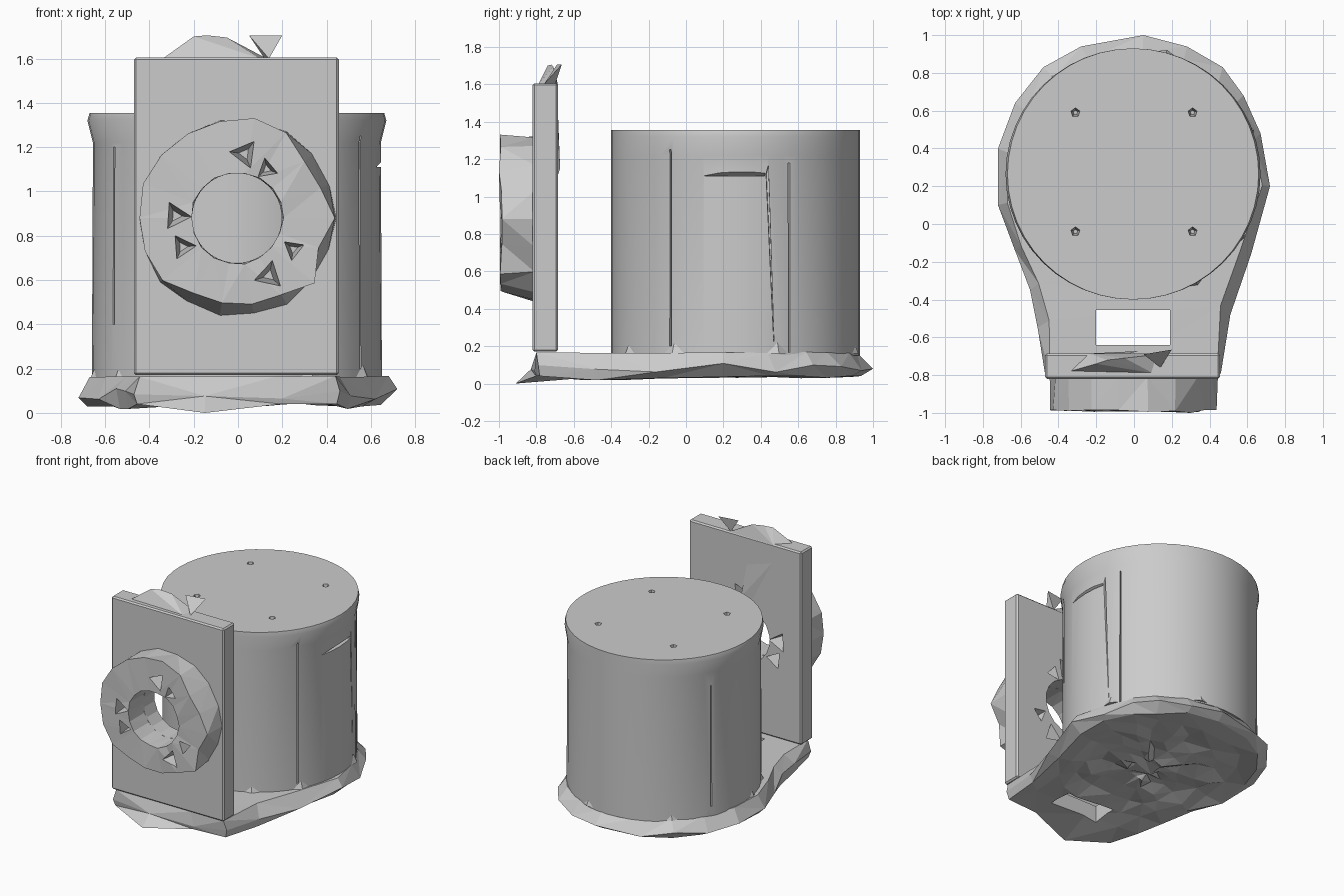
import bpy, bmesh, random
from math import sin, cos, pi, radians
from mathutils import Matrix, Vector

random.seed(4)
if "Cube" in bpy.data.objects:
    bpy.data.objects.remove(bpy.data.objects["Cube"], do_unlink=True)

grey = bpy.data.materials.new("plain grey")
grey.use_nodes = True
grey.diffuse_color = (0.6, 0.6, 0.6, 1)
grey.node_tree.nodes["Principled BSDF"].inputs["Base Color"].default_value = (0.6, 0.6, 0.6, 1)


def finish(bm, name, smooth=False):
    bmesh.ops.recalc_face_normals(bm, faces=bm.faces)
    mesh = bpy.data.meshes.new(name)
    bm.to_mesh(mesh)
    bm.free()
    ob = bpy.data.objects.new(name, mesh)
    bpy.context.collection.objects.link(ob)
    mesh.materials.append(grey)
    if smooth:
        activate(ob)
        bpy.ops.object.shade_smooth_by_angle(angle=radians(30))
    return ob


def activate(ob):
    bpy.ops.object.select_all(action='DESELECT')
    ob.select_set(True)
    bpy.context.view_layer.objects.active = ob


def carve(ob, bm):
    """Cut the shapes in bm out of ob, then drop the cutter."""
    cutter = finish(bm, "cutter")
    cutter.hide_render = True
    mod = ob.modifiers.new("carve", 'BOOLEAN')
    mod.operation, mod.solver, mod.object = 'DIFFERENCE', 'EXACT', cutter
    mod.use_self = True
    activate(ob)
    bpy.ops.object.modifier_apply(modifier=mod.name)
    bpy.data.objects.remove(cutter, do_unlink=True)


def bridge(bm, a, b):
    n = len(a)
    for i in range(n):
        bm.faces.new((a[i], a[(i + 1) % n], b[(i + 1) % n], b[i]))


def hull(bm, points):
    bmesh.ops.convex_hull(bm, input=[bm.verts.new(p) for p in points])


def box(bm, lo, hi):
    lo, hi = Vector(lo), Vector(hi)
    m = Matrix.Translation((lo + hi) / 2) @ Matrix.Diagonal((*(hi - lo), 1))
    return bmesh.ops.create_cube(bm, size=1, matrix=m)["verts"]


def cone_y(bm, x, y0, y1, z, r_back, r_front, sides, turn=0):
    """Cone lying along y, from y0 at the back to y1 at the front."""
    m = (Matrix.Translation((x, (y0 + y1) / 2, z)) @ Matrix.Rotation(pi / 2, 4, 'X')
         @ Matrix.Rotation(turn, 4, 'Z'))
    bmesh.ops.create_cone(bm, cap_ends=True, segments=sides, radius1=r_back,
                          radius2=r_front, depth=y0 - y1, matrix=m)


def wobble(a):
    return random.uniform(-a, a)


# Crumpled base plate with a rough underside
outline = [(-.15, -.83), (.2, -.81), (.46, -.79), (.51, -.48), (.62, -.16), (.72, .2),
           (.67, .48), (.58, .68), (.47, .83), (.28, .94), (.05, 1), (-.28, .94),
           (-.48, .83), (-.63, .64), (-.72, .4), (-.72, .1), (-.63, -.14),
           (-.55, -.35), (-.51, -.55), (-.47, -.8)]
bm = bmesh.new()
rings = []
for scale, z, rough in ((.92, .165, .004), (1, .085, .025), (.92, .035, .008),
                        (.76, .045, .018), (.6, .05, .022), (.45, .055, .025),
                        (.3, .055, .025), (.14, .055, .02)):
    shift = 0 if scale == 1 else .02
    rings.append([bm.verts.new((x * scale + wobble(shift),
                                .1 + (y - .1) * scale + wobble(shift),
                                z + wobble(rough))) for x, y in outline])
for v, (x, y) in zip(rings[2], outline):
    if y < -.3:
        v.co = (x * .97, y * .99, .04 if y < -.7 else .018)
rings[2][0].co = (-.15, -.91, 0)
for v in rings[0][:3] + rings[0][-1:]:
    v.co.y = -.8
for a, b in zip(rings, rings[1:]):
    bridge(bm, a, b)
bm.faces.new(rings[0])
bm.faces.new(rings[-1])
bmesh.ops.triangulate(bm, faces=bm.faces)
base = finish(bm, "base_plate")
bm = bmesh.new()
box(bm, (-.2, -.64, -.2), (.19, -.455, .4))
carve(base, bm)

# Large drum, flaring a little at the upper sides
bm = bmesh.new()
sides = 48
rings = [[bm.verts.new((-.005 + rx * cos(2 * pi * i / sides),
                        .265 + .665 * sin(2 * pi * i / sides), z)) for i in range(sides)]
         for rx, z in ((.655, .15), (.65, 1.22), (.675, 1.32), (.665, 1.355))]
for a, b in zip(rings, rings[1:]):
    bridge(bm, a, b)
bm.faces.new(rings[0])
bm.faces.new(rings[-1])
drum = finish(bm, "drum", smooth=True)

# Small screw pockets in the lid, thin slits and a wedge dent in the drum wall
bm = bmesh.new()
for x in (-.31, .31):
    for y in (-.04, .59):
        bmesh.ops.create_cone(bm, cap_ends=True, segments=5, radius1=.012, radius2=.03,
                              depth=.12, matrix=Matrix.Translation((x, y, 1.33)))
for angle, low, high in ((-32, .2, 1.25), (26, .16, 1.18), (154, .22, 1.12), (212, .4, 1.2)):
    verts = box(bm, (.62, -.005, low), (.75, .005, high))
    bmesh.ops.transform(bm, verts=verts, matrix=Matrix.Translation((-.005, .265, 0))
                        @ Matrix.Rotation(radians(angle), 4, 'Z'))
hull(bm, [(.75, .42, 1.12), (.75, .44, 1.18), (.75, .475, .2), (.75, .465, .2),
          (.59, .43, 1.12), (.59, .44, 1.16), (.6, .47, .22)])
carve(drum, bm)
bm = bmesh.new()
hull(bm, [(.72, .07, 1.11), (.72, .42, 1.11), (.72, .43, 1.18), (.72, .08, 1.12),
          (.6, .42, 1.11), (.615, .1, 1.11)])
carve(drum, bm)

# Upright front panel with softened edges and a round opening
bm = bmesh.new()
box(bm, (-.47, -.82, .17), (.455, -.685, 1.605))
bmesh.ops.bevel(bm, geom=bm.edges[:], offset=.01, segments=1, affect='EDGES')
panel = finish(bm, "front_panel")
bm = bmesh.new()
cone_y(bm, -.005, -.6, -.9, .88, .205, .205, 18)
carve(panel, bm)

# Worn flat-fronted ring around the opening, its front edge chipped in places
bm = bmesh.new()
sides = 18
rings = []
for r, y, rough in ((.445, -.81, .008), (.448, -.99, .01), (.207, -.99, .004), (.205, -.81, 0)):
    ring = []
    for i in range(sides):
        a = 2 * pi * i / sides
        chipped = r == .448 and (sin(a) < -.75 or i in (1, 2, 17))
        rad = r - .05 * chipped + wobble(rough)
        push = wobble(.006) if y < -.9 else 0
        ring.append(bm.verts.new((-.005 + rad * cos(a), y + push, .88 + rad * sin(a))))
    rings.append(ring)
min(rings[1], key=lambda v: v.co.y).co.y = -1
for a, b in zip(rings, rings[1:] + rings[:1]):
    bridge(bm, a, b)
bmesh.ops.triangulate(bm, faces=bm.faces)
ring = finish(bm, "ring")

# Broken screw pockets in the ring and in the back of the panel
pockets = ((.03, 1.17, .08), (.13, 1.1, .06), (-.28, .89, .08), (-.25, .75, .07),
           (.14, .62, .08), (.25, .74, .06))
for target, y0, y1, r_back, r_front in ((ring, -.84, -1.03, .35, 1), (panel, -.66, -.79, 1.1, .4)):
    for group in (pockets[::2], pockets[1::2]):
        bm = bmesh.new()
        for x, z, r in group:
            cone_y(bm, x, y0, y1, z, r * r_back, r * r_front, 3, x * 9 + z)
        carve(target, bm)

# Torn scraps along the top and the back of the panel
scraps = {
    "top_scrap": ((-.34, -.78, 1.6), (-.24, -.685, 1.6), (.13, -.69, 1.6), (.1, -.79, 1.6),
                  (-.2, -.74, 1.7), (-.14, -.72, 1.705), (-.05, -.71, 1.695)),
    "top_spike": ((.05, -.69, 1.705), (.2, -.665, 1.705), (.14, -.76, 1.6), (.12, -.7, 1.6)),
    "back_crease": ((-.33, -.69, 1.59), (-.04, -.69, 1.5), (.02, -.673, 1.15), (-.08, -.69, 1.1)),
}
for name, points in scraps.items():
    bm = bmesh.new()
    hull(bm, points)
    finish(bm, name)

# Small splinters where the drum meets the base
bm = bmesh.new()
for angle in (-145, -60, -30, 20, 75, 130, 190):
    a = radians(angle)
    mid = Vector((.65 * cos(a), .265 + .655 * sin(a), .16))
    side = Vector((-sin(a), cos(a), 0)) * .06
    out = Vector((cos(a), sin(a), 0)) * .025
    hull(bm, [mid - side, mid + side, mid + out, mid + Vector((0, 0, .06))])
finish(bm, "drum_splinters")
